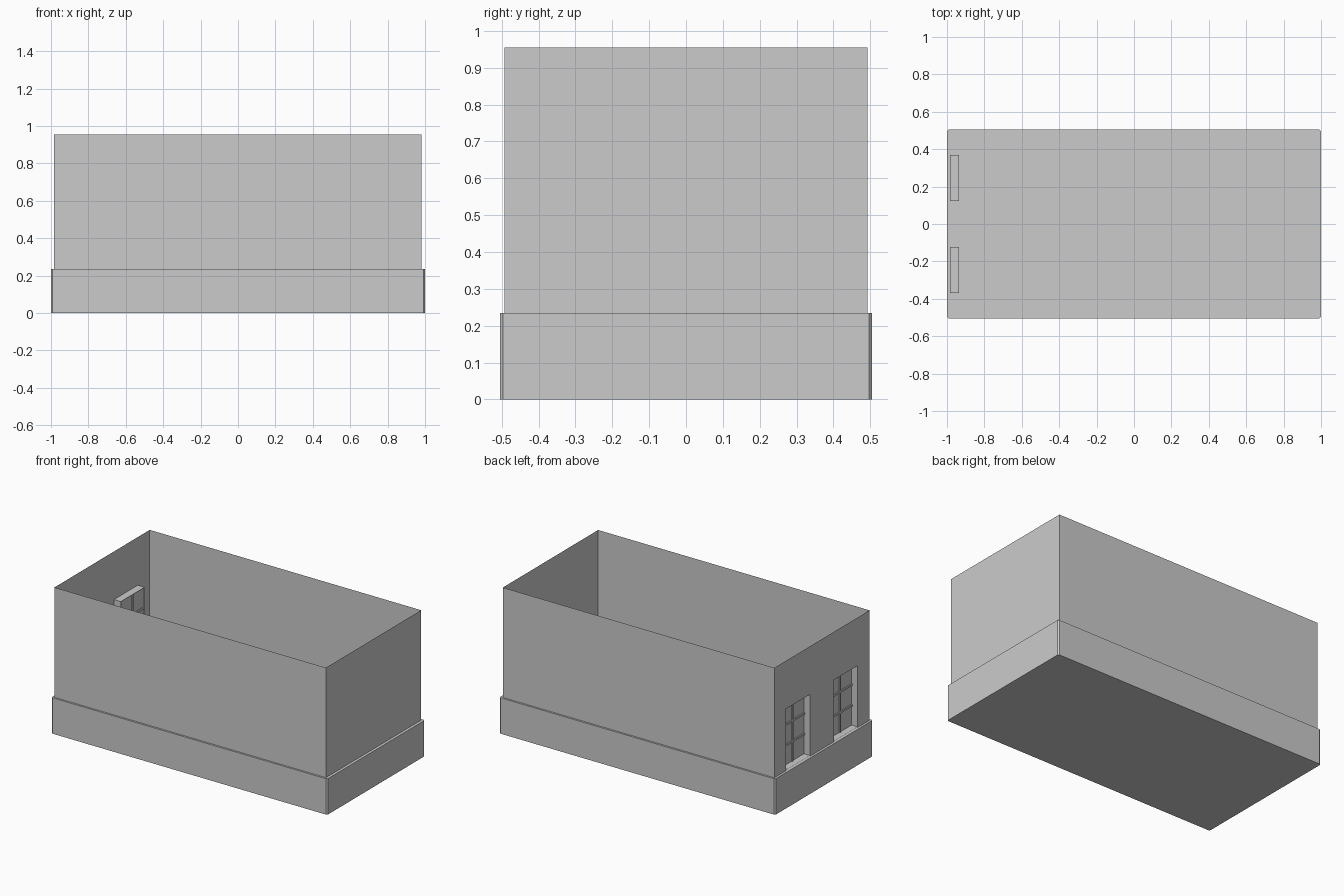
import bpy, bmesh

if "Cube" in bpy.data.objects:
    bpy.data.objects.remove(bpy.data.objects["Cube"])

BASE_Z, TOP_Z = 0.235, 0.955
WX0, WX1, WY = -0.985, 0.982, 0.493      # wall sheet extents
WIN_Z, PANE_X = 0.64, -0.935             # window head, recessed pane


def make(name, bm):
    bmesh.ops.remove_doubles(bm, verts=bm.verts, dist=1e-5)
    me = bpy.data.meshes.new(name)
    bm.to_mesh(me)
    bm.free()
    ob = bpy.data.objects.new(name, me)
    bpy.context.collection.objects.link(ob)
    return ob


def face(bm, *pts):
    bm.faces.new([bm.verts.new(p) for p in pts])


def box(name, x0, x1, y0, y1, z0, z1):
    bm = bmesh.new()
    bmesh.ops.create_cube(bm, size=1)
    for v in bm.verts:
        v.co = (x1 if v.co.x > 0 else x0, y1 if v.co.y > 0 else y0, z1 if v.co.z > 0 else z0)
    return make(name, bm)


# foundation: extruded rectangle with tiny corner chamfers
bm = bmesh.new()
c, X, Y = 0.008, 1.0, 0.505
outline = [(-X, -Y + c), (-X + c, -Y), (X - c, -Y), (X, -Y + c),
           (X, Y - c), (X - c, Y), (-X + c, Y), (-X, Y - c)]
bottom = bm.faces.new([bm.verts.new((x, y, 0)) for x, y in outline])
ext = bmesh.ops.extrude_face_region(bm, geom=[bottom], use_keep_orig=True)
bmesh.ops.translate(bm, vec=(0, 0, BASE_Z),
                    verts=[g for g in ext["geom"] if isinstance(g, bmesh.types.BMVert)])
bmesh.ops.recalc_face_normals(bm, faces=bm.faces)
make("foundation", bm)

# thin plain walls: front, back and right
bm = bmesh.new()
loop = [(WX0, -WY), (WX1, -WY), (WX1, WY), (WX0, WY)]
for (ax, ay), (bx, by) in zip(loop, loop[1:]):
    face(bm, (ax, ay, BASE_Z), (bx, by, BASE_Z), (bx, by, TOP_Z), (ax, ay, TOP_Z))
make("plain_walls", bm)

# left wall with two door-height window openings
bm = bmesh.new()
ys = [-WY, -0.37, -0.123, 0.123, 0.37, WY]
for i, (a, b) in enumerate(zip(ys, ys[1:])):
    for z0, z1 in ((BASE_Z, WIN_Z), (WIN_Z, TOP_Z)):
        if i in (1, 3) and z0 == BASE_Z:
            continue
        face(bm, (WX0, b, z0), (WX0, a, z0), (WX0, a, z1), (WX0, b, z1))
make("window_wall", bm)

# each window: recess lining, pane and glazing bars
for side, (a, b) in (("front", (-0.37, -0.123)), ("back", (0.123, 0.37))):
    bm = bmesh.new()
    ring = [(a, BASE_Z + 0.004), (b, BASE_Z + 0.004), (b, WIN_Z), (a, WIN_Z)]
    for (y0, z0), (y1, z1) in zip(ring, ring[1:] + ring[:1]):
        face(bm, (WX0, y0, z0), (WX0, y1, z1), (PANE_X, y1, z1), (PANE_X, y0, z0))
    make(side + "_window_recess", bm)

    bm = bmesh.new()
    face(bm, *[(PANE_X - 0.006, y, z) for y, z in reversed(ring)])
    make(side + "_window_pane", bm)

    mid, t = (a + b) / 2, 0.006
    bx0, bx1 = PANE_X - 0.012, PANE_X
    box(side + "_window_upright", bx0, bx1, mid - t, mid + t, BASE_Z, WIN_Z)
    for k in (1, 2):
        z = BASE_Z + (WIN_Z - BASE_Z) * k / 3
        box(f"{side}_window_crossbar_{k}", bx0, bx1, a, b, z - t, z + t)
